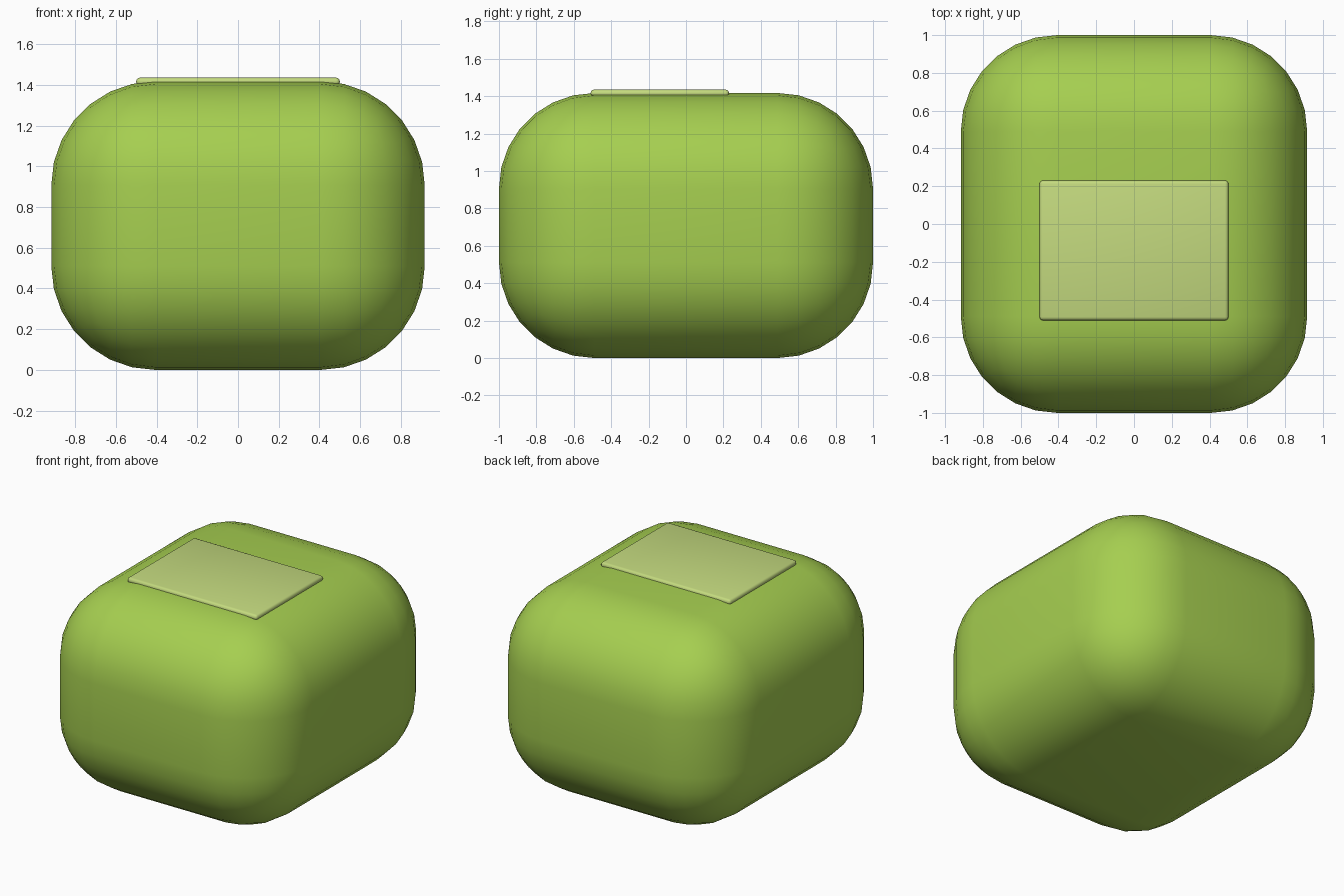
import bpy
import math

if "Cube" in bpy.data.objects:
    bpy.data.objects.remove(bpy.data.objects["Cube"])


def material(name, rgb):
    m = bpy.data.materials.new(name)
    m.diffuse_color = (*rgb, 1)
    m.use_nodes = True
    m.node_tree.nodes["Principled BSDF"].inputs["Base Color"].default_value = m.diffuse_color
    return m


def rounded_box(name, lo, hi, radius, segments, mat):
    size = [b - a for a, b in zip(lo, hi)]
    centre = [(a + b) / 2 for a, b in zip(lo, hi)]
    bpy.ops.mesh.primitive_cube_add(size=1, location=centre)
    ob = bpy.context.object
    ob.name = name
    ob.scale = size
    bpy.ops.object.transform_apply(location=False, rotation=False, scale=True)
    bev = ob.modifiers.new("round", 'BEVEL')
    bev.width = radius
    bev.segments = segments
    bev.limit_method = 'NONE'
    bpy.ops.object.modifier_apply(modifier="round")
    ob.data.materials.append(mat)
    bpy.ops.object.shade_smooth_by_angle(angle=math.radians(40))
    return ob


# Soft rounded body
rounded_box("body", (-0.917, -1, 0), (0.917, 1, 1.417), 0.51, 7,
            material("green", (0.38, 0.62, 0.08)))

# Thin raised panel on the top, toward the front
rounded_box("top_panel", (-0.5, -0.51, 1.395), (0.5, 0.23, 1.435), 0.018, 3,
            material("pale_green", (0.55, 0.70, 0.21)))
